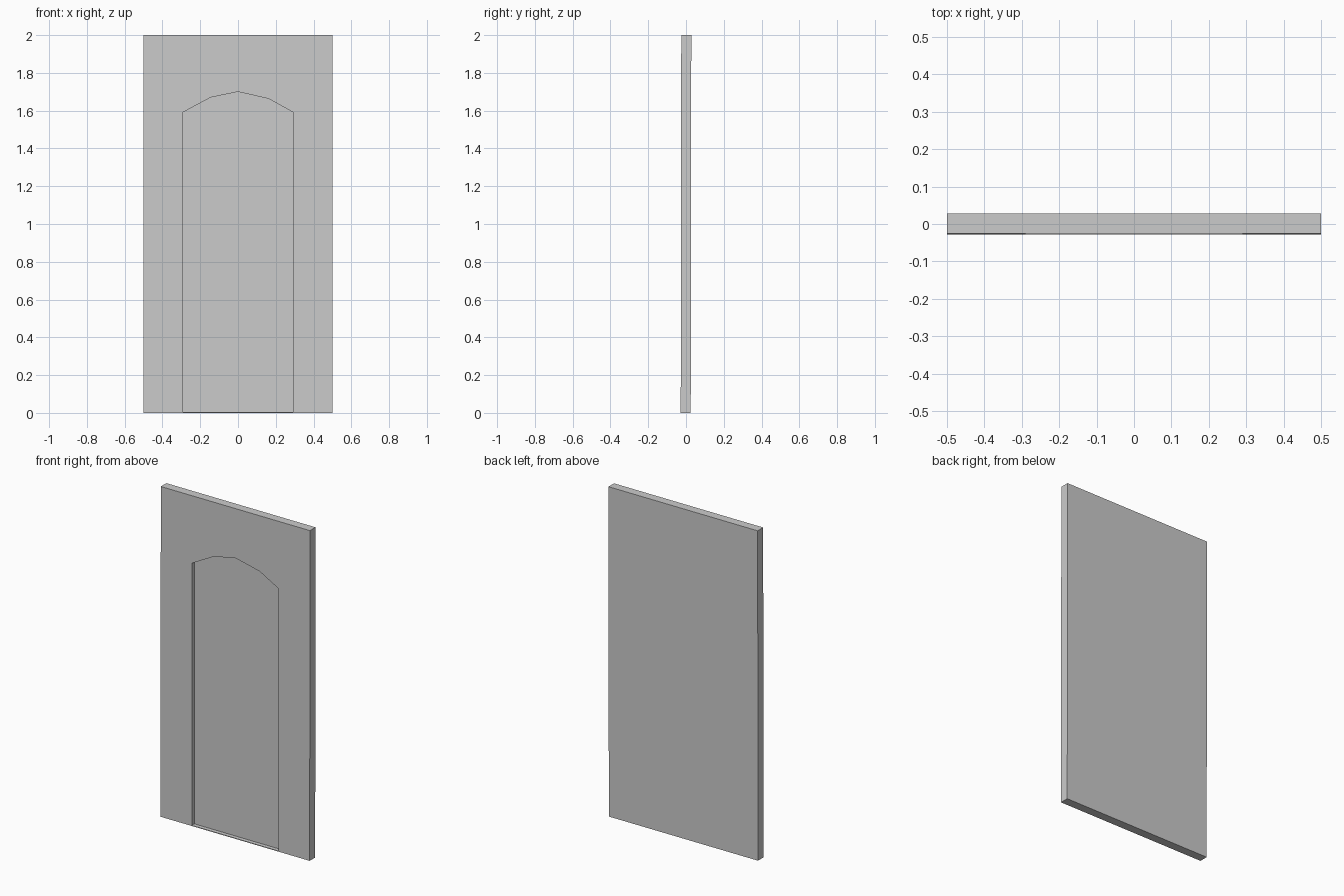
import bpy, bmesh

if "Cube" in bpy.data.objects:
    bpy.data.objects.remove(bpy.data.objects["Cube"])

WIDTH, HEIGHT, THICK = 1.0, 2.0, 0.053
LEAN = 0.003          # backward lean from base to top
DEPTH = 0.024         # recess depth


def prism(name, outline, y0, y1):
    """Extrude an x-z outline from y0 to y1, leaning slightly back with height."""
    bm = bmesh.new()
    face = bm.faces.new([bm.verts.new((x, y0, z)) for x, z in outline])
    ext = bmesh.ops.extrude_face_region(bm, geom=[face])["geom"]
    moved = [g for g in ext if isinstance(g, bmesh.types.BMVert)]
    bmesh.ops.translate(bm, verts=moved, vec=(0, y1 - y0, 0))
    for v in bm.verts:
        v.co.y += LEAN * (v.co.z / HEIGHT - 0.5)
    bmesh.ops.recalc_face_normals(bm, faces=bm.faces)
    mesh = bpy.data.meshes.new(name)
    bm.to_mesh(mesh)
    bm.free()
    obj = bpy.data.objects.new(name, mesh)
    bpy.context.collection.objects.link(obj)
    return obj


# Wall slab
w, t = WIDTH / 2, THICK / 2
slab = prism("wall_panel", [(-w, 0), (w, 0), (w, HEIGHT), (-w, HEIGHT)], -t, t)

# Arched doorway recess in the front, with a thin sill left at the base
arch = [(-0.29, 0.004), (0.29, 0.004), (0.29, 1.592), (0.163, 1.663),
        (0, 1.70), (-0.145, 1.67), (-0.29, 1.592)]
cutter = prism("recess_cutter", arch, -t - 0.05, -t + DEPTH)
cutter.hide_render = True

cut = slab.modifiers.new("arched_recess", "BOOLEAN")
cut.operation = "DIFFERENCE"
cut.solver = "EXACT"
cut.object = cutter
bpy.context.view_layer.objects.active = slab
bpy.ops.object.modifier_apply(modifier=cut.name)
bpy.data.objects.remove(cutter)
